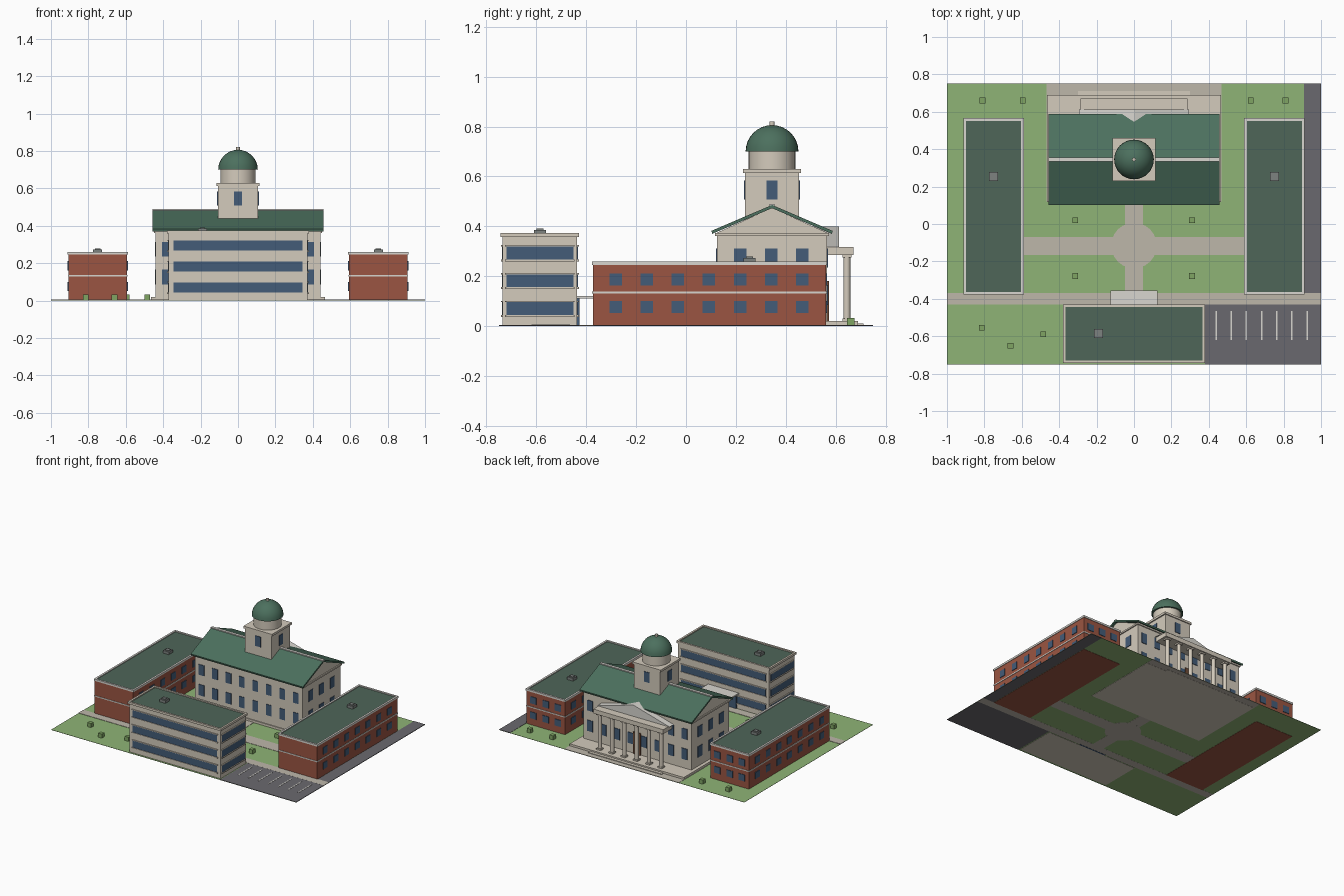
import bpy, bmesh, math
from mathutils import Matrix, Vector

if "Cube" in bpy.data.objects:
    bpy.data.objects.remove(bpy.data.objects["Cube"])


def material(name, rgb):
    m = bpy.data.materials.new(name)
    m.diffuse_color = [((c / 255 + 0.055) / 1.055) ** 2.4 for c in rgb] + [1]
    m.use_nodes = True
    m.node_tree.nodes["Principled BSDF"].inputs["Base Color"].default_value = m.diffuse_color
    return m


CREAM = material("cream_stone", (212, 203, 188))
WHITE = material("pale_trim", (216, 214, 208))
BRICK = material("brick", (155, 85, 66))
GREEN = material("copper_roof", (76, 112, 94))
FLAT = material("flat_roof", (78, 102, 88))
GLASS = material("window_glass", (68, 92, 120))
GRASS = material("grass", (143, 180, 118))
LEAF = material("shrub_green", (128, 165, 100))
PAVE = material("paving", (190, 183, 170))
ASPHALT = material("asphalt", (106, 105, 110))
WOOD = material("door_wood", (110, 75, 55))
METAL = material("vent_grey", (125, 130, 128))


def finish(name, bm, mat):
    bmesh.ops.recalc_face_normals(bm, faces=bm.faces)
    me = bpy.data.meshes.new(name)
    bm.to_mesh(me)
    bm.free()
    me.materials.append(mat)
    ob = bpy.data.objects.new(name, me)
    bpy.context.collection.objects.link(ob)
    return ob


def boxes(name, mat, items):
    """Boxes given as (x0, x1, y0, y1, z0, z1)."""
    bm = bmesh.new()
    for x0, x1, y0, y1, z0, z1 in items:
        m = Matrix.Translation(((x0 + x1) / 2, (y0 + y1) / 2, (z0 + z1) / 2))
        m = m @ Matrix.Diagonal((x1 - x0, y1 - y0, z1 - z0, 1))
        bmesh.ops.create_cube(bm, size=1, matrix=m)
    return finish(name, bm, mat)


def cylinders(name, mat, items, sides):
    """Cylinders given as (x, y, radius, z0, z1)."""
    bm = bmesh.new()
    for x, y, r, z0, z1 in items:
        bmesh.ops.create_cone(bm, cap_ends=True, segments=sides, radius1=r, radius2=r,
                              depth=z1 - z0, matrix=Matrix.Translation((x, y, (z0 + z1) / 2)))
    ob = finish(name, bm, mat)
    smooth(ob)
    return ob


def smooth(ob):
    bpy.ops.object.select_all(action='DESELECT')
    ob.select_set(True)
    bpy.context.view_layer.objects.active = ob
    bpy.ops.object.shade_smooth_by_angle(angle=math.radians(35))


def extrude(name, mat, points, vec):
    bm = bmesh.new()
    f = bm.faces.new([bm.verts.new(p) for p in points])
    r = bmesh.ops.extrude_face_region(bm, geom=[f], use_keep_orig=True)
    bmesh.ops.translate(bm, vec=Vector(vec), verts=[v for v in r["geom"] if isinstance(v, bmesh.types.BMVert)])
    return finish(name, bm, mat)


def rim(x0, x1, y0, y1, z0, z1, t=0.014):
    return [(x0, x1, y0, y0 + t, z0, z1), (x0, x1, y1 - t, y1, z0, z1),
            (x0, x0 + t, y0 + t, y1 - t, z0, z1), (x1 - t, x1, y0 + t, y1 - t, z0, z1)]


def panes_x(xs, y, w, rows, d=0.004):
    return [(x - w / 2, x + w / 2, y - d, y + d, a, b) for x in xs for a, b in rows]


def panes_y(ys, x, w, rows, d=0.004):
    return [(x - d, x + d, y - w / 2, y + w / 2, a, b) for y in ys for a, b in rows]


def vent(name, x, y, z):
    boxes(name, METAL, [(x - .024, x + .024, y - .024, y + .024, z, z + .02),
                        (x - .014, x + .014, y - .014, y + .014, z + .02, z + .025)])


# Ground
boxes("lawn", GRASS, [(-1, 1, -.75, .75, .0015, .003)])
boxes("footpaths", PAVE, [(-.595, .595, -.165, -.07, .001, .005), (-.047, .047, -.37, .12, .001, .0052),
                          (-1, 1, -.43, -.37, .001, .0054), (-.467, .467, .12, .75, .001, .005)])
cylinders("path_circle", PAVE, [(0, -.115, .122, .0008, .0056)], 24)
boxes("parking_lot", ASPHALT, [(.38, 1, -.75, -.43, .001, .005), (.91, 1, -.37, .75, .001, .005)])
boxes("parking_lines", WHITE, [(.435 + i * .081, .443 + i * .081, -.62, -.465, .004, .0065) for i in range(7)])
boxes("shrubs", LEAF, [(x - .015, x + .015, y - .015, y + .015, .002, .033) for x, y in
                       [(-.81, .66), (-.595, .66), (.625, .66), (.81, .66), (-.315, .02), (.31, .02),
                        (-.315, -.278), (.31, -.278), (-.815, -.555), (-.485, -.59), (-.66, -.65)]])

# Main hall: gabled body, roof, ridge cap
CY = .345
extrude("main_hall_walls", CREAM, [(-.44, y, z) for y, z in
        [(.125, 0), (.565, 0), (.565, .375), (CY, .474), (.125, .375)]], (.88, 0, 0))
boxes("main_plinth", CREAM, [(-.465, .465, .118, .69, 0, .02)])
boxes("entry_step", CREAM, [(-.3, .3, .68, .712, 0, .01)])
boxes("main_cornice", CREAM, [(-.448, .448, .117, .573, .362, .373)])
extrude("main_roof", GREEN, [(-.457, y, z) for y, z in
        [(.105, .37), (CY, .473), (.585, .37), (.588, .382), (CY, .486), (.102, .382)]], (.914, 0, 0))
boxes("ridge_cap", WHITE, [(-.457, .457, CY - .01, CY + .01, .478, .489)])
rows = [(.085, .165), (.235, .312)]
xs = [-.385 + .11 * i for i in range(8)]
ends = [.217, .342, .467]
boxes("main_windows", GLASS, panes_x(xs, .125, .045, rows) + panes_x(xs, .565, .045, rows)
      + panes_y(ends, .44, .05, rows) + panes_y(ends, -.44, .05, rows))
boxes("main_door", WOOD, [(-.03, .03, .56, .573, .02, .18)])

# Portico
cols = [-.25 + .1 * i for i in range(6)]
cylinders("portico_columns", CREAM, [(x, .645, .014, .02, .29) for x in cols], 16)
boxes("column_blocks", CREAM, [(x - .018, x + .018, .627, .663, a, b) for x in cols
                               for a, b in ((.02, .03), (.275, .287))])
boxes("entablature", CREAM, [(-.285, .285, .56, .672, .285, .317)])
extrude("pediment", WHITE, [(-.295, .5, .317), (.295, .5, .317), (0, .5, .4)], (0, .113, 0))

# Tower and dome
boxes("tower", CREAM, [(-.107, .107, CY - .109, CY + .109, .38, .615)])
boxes("tower_cap", CREAM, [(-.116, .116, CY - .116, CY + .116, .614, .63)])
tw = [(.508, .583)]
boxes("tower_windows", GLASS, panes_x([0], CY - .109, .044, tw) + panes_x([0], CY + .109, .044, tw)
      + panes_y([CY], .107, .044, tw) + panes_y([CY], -.107, .044, tw))
cylinders("dome_drum", CREAM, [(0, CY, .094, .63, .702)], 32)
bm = bmesh.new()
bmesh.ops.create_uvsphere(bm, u_segments=32, v_segments=16, radius=.106,
                          matrix=Matrix.Translation((0, CY, .70)))
cut = bmesh.ops.bisect_plane(bm, geom=bm.verts[:] + bm.edges[:] + bm.faces[:], plane_co=(0, 0, .70),
                             plane_no=(0, 0, 1), clear_inner=True, dist=1e-5)
bmesh.ops.holes_fill(bm, edges=[e for e in bm.edges if e.is_boundary])
smooth(finish("dome", bm, GREEN))
cylinders("dome_finial", CREAM, [(0, CY, .01, .80, .82)], 12)

# Brick wings, one on each side
wy = [-.282 + .1247 * i for i in range(7)]
wrows = [(.052, .1), (.162, .212)]
for side, s in (("left", -1), ("right", 1)):
    cx = .75 * s
    x0, x1, y0, y1 = cx - .157, cx + .157, -.373, .562
    boxes(side + "_wing_walls", BRICK, [(x0, x1, y0, y1, 0, .247)])
    boxes(side + "_wing_roof", FLAT, [(x0 + .004, x1 - .004, y0 + .004, y1 - .004, .246, .254)])
    boxes(side + "_wing_parapet", WHITE, rim(x0 - .004, x1 + .004, y0 - .004, y1 + .004, .246, .26))
    boxes(side + "_wing_band", WHITE, [(x0 - .003, x1 + .003, y0 - .003, y1 + .003, .13, .138)])
    boxes(side + "_wing_windows", GLASS, panes_y(wy, x0, .05, wrows) + panes_y(wy, x1, .05, wrows)
          + panes_x([cx - .1, cx, cx + .1], y1, .05, wrows))
    vent(side + "_wing_vent", cx, .255, .254)

# Front office block with ribbon windows
boxes("office_walls", CREAM, [(-.372, .372, -.735, -.437, 0, .36)])
boxes("office_roof", FLAT, [(-.37, .37, -.733, -.439, .359, .366)])
boxes("office_parapet", CREAM, rim(-.38, .38, -.743, -.43, .358, .374))
orows = [(.044, .096), (.156, .208), (.268, .32)]
sills = [(a - .008, a) for a, b in orows] + [(b, b + .005) for a, b in orows]
for name, mat, rr, w, d, e in (("office_windows", GLASS, orows, 0, .003, 0),
                               ("office_sills", CREAM, sills, .01, .007, 0)):
    boxes(name, mat, panes_x([0], -.735, .69 + w, rr, d) + panes_x([0], -.437, .69 + w, rr, d)
          + panes_y([-.586], .372, .268 + w, rr, d) + panes_y([-.586], -.372, .268 + w, rr, d))
boxes("entrance_glass", GLASS, [(-.11, .11, -.44, -.427, 0, .11)])
boxes("entrance_canopy", WHITE, [(-.125, .125, -.437, -.355, .111, .121)])
vent("office_vent", -.19, -.585, .366)
